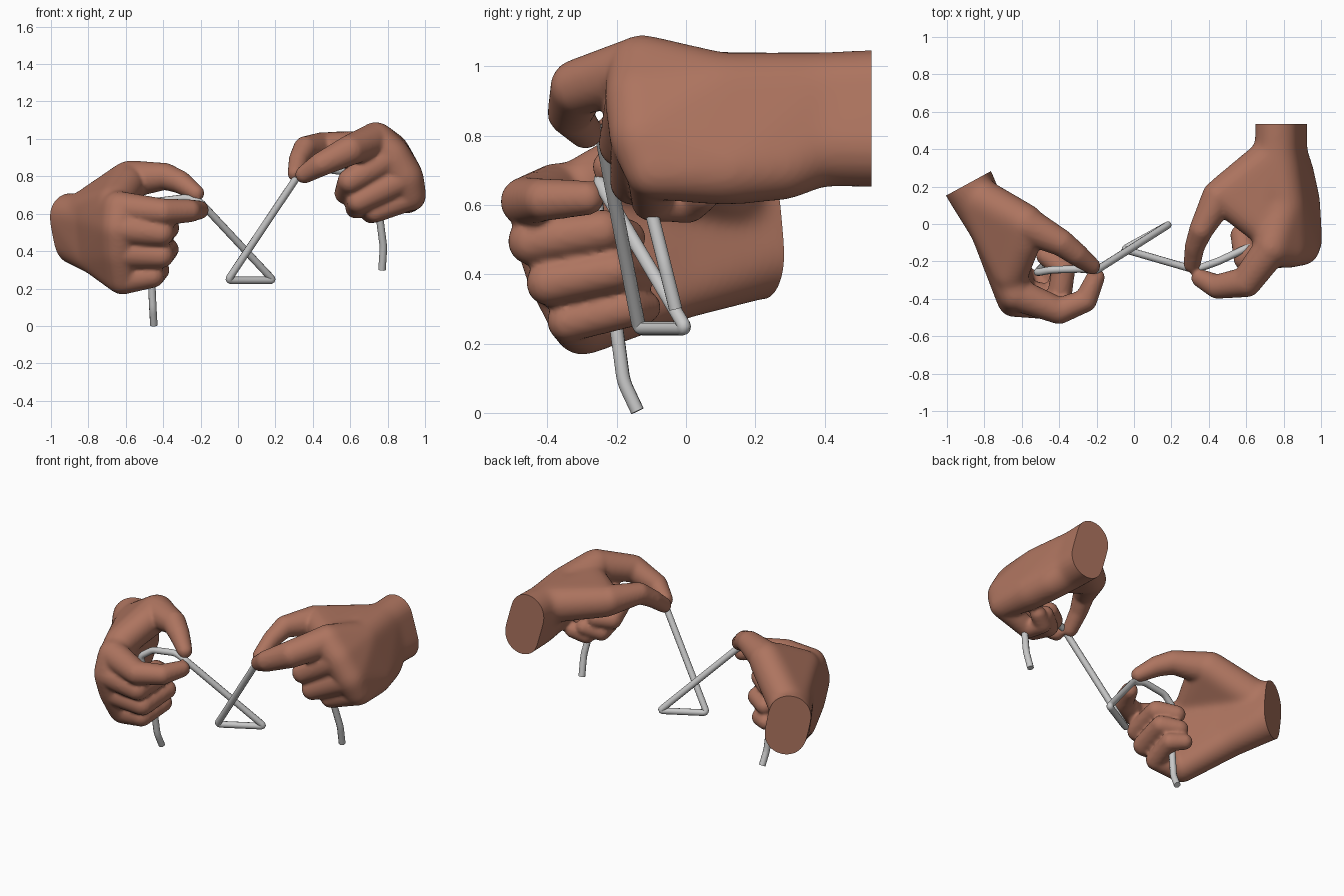
import bpy, bmesh, math
from mathutils import Vector

if "Cube" in bpy.data.objects:
    bpy.data.objects.remove(bpy.data.objects["Cube"])


def material(name, rgb):
    m = bpy.data.materials.new(name)
    m.diffuse_color = (*rgb, 1)
    m.use_nodes = True
    m.node_tree.nodes["Principled BSDF"].inputs["Base Color"].default_value = m.diffuse_color
    return m


SKIN = material("brown skin", (0.42, 0.175, 0.115))
SILVER = material("silver wire", (0.58, 0.58, 0.58))


def add_hull(target, balls, grow=0.0):
    """Convex skin around a few (x, y, z, radius) balls."""
    bm = bmesh.new()
    for x, y, z, r in balls:
        new = bmesh.ops.create_icosphere(bm, subdivisions=3, radius=r + grow)["verts"]
        bmesh.ops.translate(bm, verts=new, vec=(x, y, z))
    bmesh.ops.delete(bm, geom=bm.faces[:], context='FACES_ONLY')
    res = bmesh.ops.convex_hull(bm, input=bm.verts[:])
    inner = {g for g in res["geom_interior"] if isinstance(g, bmesh.types.BMVert)}
    inner |= {v for v in bm.verts if not v.link_faces}
    bmesh.ops.delete(bm, geom=list(inner), context='VERTS')
    loose = [e for e in bm.edges if not e.link_faces]
    bmesh.ops.delete(bm, geom=loose, context='EDGES')
    bmesh.ops.recalc_face_normals(bm, faces=bm.faces[:])
    tmp = bpy.data.meshes.new("tmp")
    bm.to_mesh(tmp)
    bm.free()
    target.from_mesh(tmp)
    bpy.data.meshes.remove(tmp)


def blend(bm, name, rounds):
    """Voxel-merge the pieces of bm and soften them; returns a mesh."""
    me = bpy.data.meshes.new("raw")
    bm.to_mesh(me)
    bm.free()
    ob = bpy.data.objects.new("raw", me)
    bpy.context.collection.objects.link(ob)
    rm = ob.modifiers.new("blend", 'REMESH')
    rm.mode = 'VOXEL'
    rm.voxel_size = 0.011
    sm = ob.modifiers.new("soften", 'SMOOTH')
    sm.factor = 0.5
    sm.iterations = rounds
    dg = bpy.context.evaluated_depsgraph_get()
    done = bpy.data.meshes.new_from_object(ob.evaluated_get(dg))
    done.name = name
    bpy.data.objects.remove(ob)
    bpy.data.meshes.remove(me)
    return done


def hand(name, hulls, chains, cut_point, cut_normal):
    bm = bmesh.new()
    for h in hulls:
        add_hull(bm, h, 0.008)
    palm = blend(bm, "palm", 40)
    bm = bmesh.new()
    bm.from_mesh(palm)
    bpy.data.meshes.remove(palm)
    for c in chains:
        for a, b in zip(c, c[1:]):
            add_hull(bm, [a, b], 0.002)
    done = blend(bm, name, 6)
    # flat cut at the wrist
    bm = bmesh.new()
    bm.from_mesh(done)
    bmesh.ops.bisect_plane(bm, geom=bm.verts[:] + bm.edges[:] + bm.faces[:],
                           plane_co=cut_point, plane_no=cut_normal, clear_outer=True)
    bmesh.ops.holes_fill(bm, edges=[e for e in bm.edges if e.is_boundary], sides=0)
    bmesh.ops.recalc_face_normals(bm, faces=bm.faces[:])
    bm.to_mesh(done)
    bm.free()
    finish(name, done, SKIN)


def finish(name, mesh, mat):
    ob = bpy.data.objects.new(name, mesh)
    bpy.context.collection.objects.link(ob)
    mesh.materials.clear()
    mesh.materials.append(mat)
    bpy.ops.object.select_all(action='DESELECT')
    ob.select_set(True)
    bpy.context.view_layer.objects.active = ob
    bpy.ops.object.shade_smooth_by_angle(angle=math.radians(55))


# ---- left hand: knuckles, then curled fingers ----
kA = [(-.63, -.375, .63, .088), (-.64, -.41, .52, .085), (-.635, -.37, .39, .082), (-.615, -.30, .25, .08)]
wA = [(-.89, .20, .585, .120), (-.87, .22, .455, .118)]
mA = [(-.77, -.03, .57, .10), (-.755, -.02, .37, .095)]
hand("left_hand",
     [   # forearm stub, back of hand, thumb web
         wA + [(-1.0, .42, .585, .120), (-.98, .44, .455, .118)],
         wA + mA,
         mA + kA,
         [(-.84, .14, .59, .11), (-.58, 0, .78, .10), (-.59, -.10, .755, .085), (-.66, -.27, .66, .088)],
     ],
     [
         [kA[0], (-.40, -.465, .61, .069), (-.26, -.41, .615, .06), (-.205, -.285, .62, .048)],
         [kA[1], (-.41, -.445, .495, .067), (-.375, -.24, .525, .06), (-.47, -.17, .505, .052)],
         [kA[2], (-.41, -.395, .375, .064), (-.375, -.20, .41, .057), (-.47, -.14, .395, .05)],
         [kA[3], (-.455, -.34, .265, .059), (-.42, -.17, .30, .053), (-.49, -.12, .305, .046)],
         [(-.57, -.01, .785, .098), (-.39, -.10, .80, .07), (-.31, -.16, .77, .06), (-.225, -.225, .71, .044)],
     ],
     (-.88, .22, .52), (-.48, .88, 0))

# ---- right hand ----
kB = [(.735, -.13, .995, .092), (.825, -.14, .91, .09), (.90, -.13, .795, .086), (.925, -.095, .695, .075)]
wB = [(.765, .38, .925, .110), (.81, .38, .77, .110)]
mB = [(.80, .10, .92, .113), (.895, .12, .70, .095)]
hand("right_hand",
     [
         wB + [(.762, .72, .935, .112), (.81, .72, .765, .112)],
         wB + [(.86, .28, .715, .095)] + mB,
         mB + kB,
         [(.74, .36, .925, .105), (.47, .155, .94, .09), (.69, -.02, .95, .085)],
     ],
     [
         [kB[0], (.60, -.31, .94, .08), (.445, -.335, .865, .063), (.355, -.29, .81, .047)],
         [kB[1], (.60, -.185, .775, .066), (.575, -.06, .71, .058), (.65, 0, .72, .05)],
         [kB[2], (.645, -.155, .665, .063), (.63, -.03, .63, .055), (.71, .03, .66, .05)],
         [kB[3], (.735, -.10, .61, .056), (.71, .01, .60, .05), (.78, .05, .63, .046)],
         [(.455, .145, .945, .09), (.36, -.03, .95, .063), (.325, -.12, .89, .052), (.31, -.215, .815, .044)],
     ],
     (.785, .535, .85), (0, 1, 0))

# ---- wire: tail, left fist, pinch, crossed loop, pinch, right fist, tail ----
path = [(-.45, -.14, .005), (-.455, -.18, .09), (-.462, -.20, .24), (-.52, -.26, .61), (-.44, -.245, .665),
        (-.28, -.24, .685), (-.205, -.25, .665), (.19, .0, .243), (-.055, -.135, .243),
        (.325, -.245, .81), (.45, -.20, .84), (.60, -.13, .82), (.74, -.10, .70),
        (.757, -.10, .58), (.778, -.06, .42), (.77, -.03, .30)]
P = [Vector(p) for p in path]
pts = [P[0]]
for a, b, c in zip(P, P[1:], P[2:]):      # round every corner a little
    r = 0.025
    s, e = b + (a - b).normalized() * r, b + (c - b).normalized() * r
    for i in range(6):
        t = i / 5
        pts.append(s * (1 - t) ** 2 + b * 2 * t * (1 - t) + e * t * t)
pts.append(P[-1])
cu = bpy.data.curves.new("wire", 'CURVE')
cu.dimensions = '3D'
cu.bevel_depth = 0.02
cu.bevel_resolution = 3
cu.use_fill_caps = True
sp = cu.splines.new('POLY')
sp.points.add(len(pts) - 1)
for q, p in zip(sp.points, pts):
    q.co = (*p, 1)
tmp = bpy.data.objects.new("wire_curve", cu)
bpy.context.collection.objects.link(tmp)
dg = bpy.context.evaluated_depsgraph_get()
wire_mesh = bpy.data.meshes.new_from_object(tmp.evaluated_get(dg))
bpy.data.objects.remove(tmp)
finish("wire", wire_mesh, SILVER)
